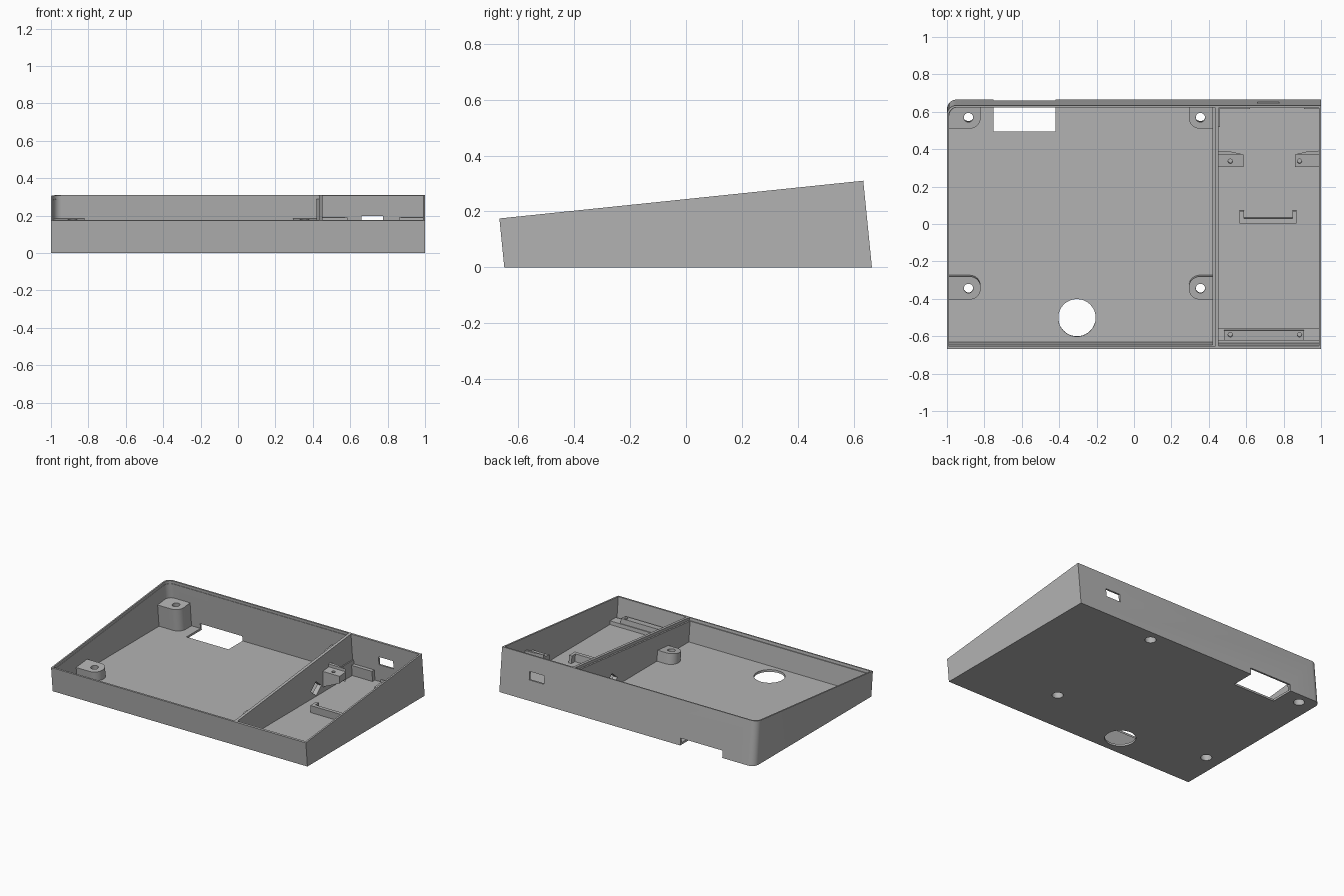
import bpy, bmesh, math

cube = bpy.data.objects.get("Cube")
if cube:
    bpy.data.objects.remove(cube, do_unlink=True)

grey = bpy.data.materials.new("light_grey_plastic")
grey.use_nodes = True
COLOUR = (0.45, 0.45, 0.45, 1)
grey.diffuse_color = COLOUR
grey.node_tree.nodes["Principled BSDF"].inputs["Base Color"].default_value = COLOUR

LEAN = 0.1       # walls lean forward as they rise
SLOPE = 0.1037   # rim rises towards the back
RIM = 0.244      # rim height at the middle
FLOOR = 0.015


def rim_z(y, offset):
    return (RIM + offset + SLOPE * y) / (1 + LEAN * SLOPE)


def rounded(x0, x1, y0, y1, fl=0, fr=0, br=0, bl=0):
    """Counter-clockwise rectangle with its own radius at each corner."""
    pts = []
    corners = [(x0, y0, 1, 1, fl), (x1, y0, -1, 1, fr),
               (x1, y1, -1, -1, br), (x0, y1, 1, -1, bl)]
    for i, (x, y, sx, sy, r) in enumerate(corners):
        if r == 0:
            pts.append((x, y))
            continue
        for k in range(9):
            a = math.pi + math.pi / 2 * (i + k / 8)
            pts.append((x + sx * r + r * math.cos(a), y + sy * r + r * math.sin(a)))
    return pts


def circle(x, y, r, n=40):
    return [(x + r * math.cos(math.tau * i / n), y + r * math.sin(math.tau * i / n))
            for i in range(n)]


def solid(name, lower, upper):
    """Closed solid between two matching loops."""
    bm = bmesh.new()
    a = [bm.verts.new(p) for p in lower]
    b = [bm.verts.new(p) for p in upper]
    bm.faces.new(a)
    bm.faces.new(b)
    for i in range(len(a)):
        j = (i + 1) % len(a)
        bm.faces.new((a[i], a[j], b[j], b[i]))
    bmesh.ops.recalc_face_normals(bm, faces=bm.faces)
    mesh = bpy.data.meshes.new(name)
    bm.to_mesh(mesh)
    bm.free()
    mesh.materials.append(grey)
    obj = bpy.data.objects.new(name, mesh)
    bpy.context.collection.objects.link(obj)
    return obj


def prism(name, outline, z0, z1=None, offset=None, z0_offset=None):
    """Leaning prism; an offset puts that end parallel to the sloping rim."""
    def level(y, z, off):
        h = z if off is None else rim_z(y, off)
        return (y - LEAN * h, h)
    return solid(name, [(x, *level(y, z0, z0_offset)) for x, y in outline],
                 [(x, *level(y, z1, offset)) for x, y in outline])


def box(name, x0, x1, y0, y1, z0, z1=None, offset=None):
    return prism(name, rounded(x0, x1, y0, y1), z0, z1, offset)


def cut(target, *cutters):
    bpy.context.view_layer.objects.active = target
    for c in cutters:
        c.hide_render = True
        mod = target.modifiers.new("cut", "BOOLEAN")
        mod.operation, mod.solver, mod.object = "DIFFERENCE", "EXACT", c
        bpy.ops.object.modifier_apply(modifier=mod.name)
        bpy.data.objects.remove(c, do_unlink=True)


# Wedge-shaped case with two bays, a thin lip and rounded back corner
case = prism("case", rounded(-1, 1, -0.65, 0.665, bl=0.05), 0, offset=0)
cut(case,
    prism("main_bay", rounded(-0.988, 0.42, -0.63, 0.652, bl=0.045), FLOOR, offset=0.1),
    prism("main_lip", rounded(-0.99, 0.432, -0.638, 0.655, bl=0.045),
          0, offset=0.1, z0_offset=-0.02),
    box("side_bay", 0.452, 0.988, -0.634, 0.652, FLOOR, offset=0.1),
    box("cable_opening", -0.75, -0.42, 0.495, 0.75, -0.05, 0.05),
    prism("round_opening", circle(-0.305, -0.5, 0.1, 64), -0.05, 0.1),
    box("socket_window", 0.66, 0.775, 0.62, 0.72, 0.14, 0.198))

# Diamond-shaped wire passage through the divider
diamond = [(0.17, 0.07), (0.23, 0.02), (0.29, 0.07), (0.23, 0.12)]
cut(case, solid("wire_passage", [(0.4, y, z) for y, z in diamond],
                [(0.47, y, z) for y, z in diamond]))

# Screw bosses with a through hole and a wide bore from below
R = 0.058
bosses = [
    ("back_right_boss", -0.885, 0.587, rounded(-0.989, -0.82, 0.527, 0.653, fr=R, bl=0.045)),
    ("back_left_boss", 0.355, 0.587, rounded(0.293, 0.426, 0.527, 0.656, fl=R)),
    ("front_right_boss", -0.885, -0.336, rounded(-0.989, -0.82, -0.396, -0.272, fr=R, br=R)),
    ("front_left_boss", 0.355, -0.336, rounded(0.293, 0.426, -0.396, -0.272, fl=R, bl=R)),
]
for name, hx, hy, outline in bosses:
    boss = prism(name, outline, 0.004, offset=-0.125)
    for part in (case, boss):
        cut(part,
            prism("screw_hole", circle(hx, hy, 0.025, 32), -0.05, offset=-0.1),
            prism("screw_bore", circle(hx, hy, 0.036, 32), -0.05, offset=-0.155))

# Board clips: tapered brackets on both walls of the side bay
BOARD = -0.11
for name, wall, inner, hole in (("right_board_clip", 0.445, 0.585, 0.515),
                                ("left_board_clip", 0.993, 0.86, 0.885)):
    y0, y1 = 0.305, 0.372
    profile = lambda y: [(wall, y, rim_z(y, BOARD)), (inner, y, rim_z(y, BOARD)),
                         (inner, y, rim_z(y, BOARD) - 0.05), (wall, y, 0.05)]
    clip = solid(name, profile(y0), profile(y1))
    cut(clip, prism("pilot_hole", circle(hole, 0.352, 0.012, 16), 0.13, 0.25))
    # Sloping stop behind the board
    mid = wall + (inner - wall) * 0.5
    stop = [(wall, y1), (inner, y1), (mid, 0.388), (wall, 0.392)]
    solid(name + "_stop", [(x, y, 0.1) for x, y in stop],
          [(x, y, rim_z(y, BOARD) + 0.02) for x, y in stop])

# Front board rail with pilot holes, on a lower ledge
rail = box("board_rail", 0.48, 0.91, -0.615, -0.562, 0.005, offset=BOARD)
cut(rail, *[prism("pilot_hole", circle(x, -0.585, 0.012, 16), 0.03, 0.15)
            for x in (0.515, 0.885)])
box("rail_ledge", 0.445, 0.993, -0.62, -0.556, 0.005, 0.04)

# U-shaped holder on the floor of the side bay
box("holder_bar", 0.565, 0.87, 0.01, 0.036, 0.005, 0.068)
for side, x in (("right", 0.565), ("left", 0.848)):
    box("holder_" + side + "_arm", x, x + 0.022, 0.03, 0.075, 0.005, 0.068)

# Blocks along the back wall of the side bay
box("back_wide_block", 0.46, 0.62, 0.625, 0.657, 0.005, 0.09)
box("back_narrow_block", 0.91, 0.993, 0.625, 0.657, 0.005, 0.09)
box("divider_rib", 0.445, 0.46, 0.53, 0.657, 0.005, 0.12)

# Smooth the rounded corners and holes, keep edges sharp
bpy.ops.object.select_all(action="DESELECT")
for obj in bpy.context.scene.objects:
    if obj.type == "MESH":
        obj.select_set(True)
bpy.context.view_layer.objects.active = case
bpy.ops.object.shade_smooth_by_angle(angle=math.radians(30))
